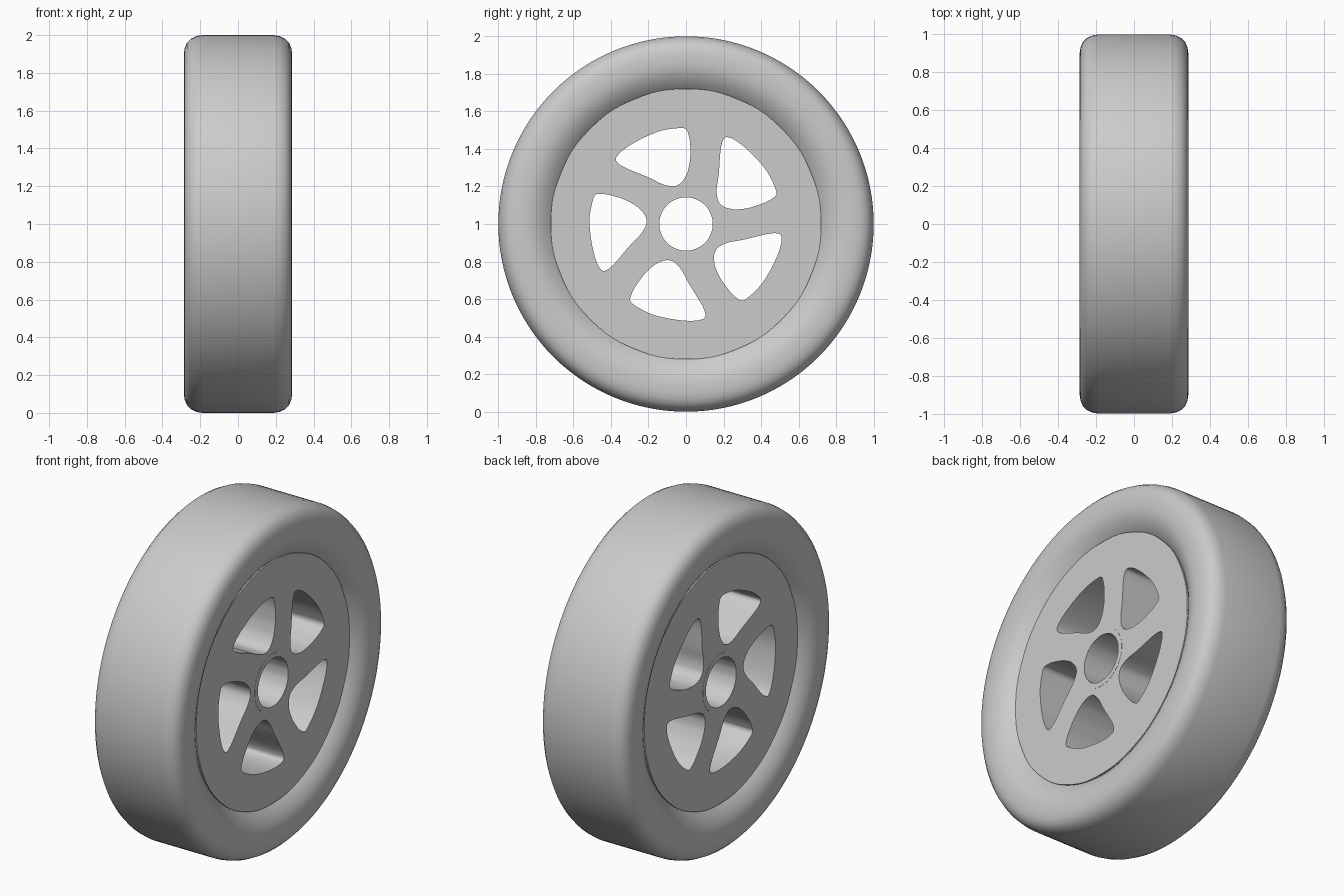
import bpy
import bmesh
from math import radians, sin, cos, pi

cube = bpy.data.objects.get("Cube")
if cube:
    bpy.data.objects.remove(cube, do_unlink=True)

# Single plain grey
grey = bpy.data.materials.new("plain_grey")
grey.use_nodes = True
grey.diffuse_color = (0.6, 0.6, 0.6, 1)
grey.node_tree.nodes["Principled BSDF"].inputs["Base Color"].default_value = grey.diffuse_color

AXLE_Z = 1.0


def smooth(obj, angle=35):
    bpy.ops.object.select_all(action="DESELECT")
    obj.select_set(True)
    bpy.context.view_layer.objects.active = obj
    bpy.ops.object.shade_smooth_by_angle(angle=radians(angle))


def closed_spline(curve, polar, handle="AUTO", turn=0):
    """Add a closed bezier outline through (radius, degrees) points."""
    spline = curve.splines.new("BEZIER")
    spline.bezier_points.add(len(polar) - 1)
    spline.use_cyclic_u = True
    spline.resolution_u = 12
    for point, (r, deg) in zip(spline.bezier_points, polar):
        a = radians(deg + turn)
        point.co = (r * cos(a), r * sin(a), 0)
        point.handle_left_type = point.handle_right_type = handle


def circle(radius, count=16):
    return [(radius, 360 * i / count) for i in range(count)]


def plate(name, outlines, half_width):
    """Extrude flat outlines along the axle and turn them into a mesh."""
    curve = bpy.data.curves.new(name, "CURVE")
    curve.dimensions = "2D"
    curve.fill_mode = "BOTH"
    curve.extrude = half_width
    for polar, turn in outlines:
        closed_spline(curve, polar, turn=turn)
    obj = bpy.data.objects.new(name, curve)
    bpy.context.collection.objects.link(obj)
    obj.location.z = AXLE_Z
    obj.rotation_euler = (pi / 2, 0, pi / 2)
    bpy.ops.object.select_all(action="DESELECT")
    obj.select_set(True)
    bpy.context.view_layer.objects.active = obj
    bpy.ops.object.convert(target="MESH")
    obj = bpy.context.view_layer.objects.active
    obj.data.materials.clear()
    obj.data.materials.append(grey)
    bm = bmesh.new()
    bm.from_mesh(obj.data)
    bmesh.ops.remove_doubles(bm, verts=bm.verts, dist=0.0005)
    bmesh.ops.recalc_face_normals(bm, faces=bm.faces)
    bm.to_mesh(obj.data)
    bm.free()
    smooth(obj)
    return obj


# Rim: solid disc with five swept windows and a hub hole
window = [(0.512, -20), (0.512, 0), (0.513, 22.5), (0.498, 24),
          (0.315, 14.5), (0.22, -1), (0.212, -12), (0.25, -23),
          (0.31, -27), (0.39, -27.4), (0.48, -25.5), (0.505, -24)]
outlines = [(circle(0.72), 0), (circle(0.168), 0)]
outlines += [(window, 42 + 72 * k) for k in range(5)]
plate("rim", outlines, 0.23)

# Hub sleeve lining the centre hole
plate("hub_sleeve", [(circle(0.172), 0), (circle(0.142), 0)], 0.231)

# Tyre: half section from tread to bead as (x, radius), mirrored and spun
half = [(0, 1.0), (0.19, 1.0), (0.222, 0.994), (0.25, 0.98), (0.27, 0.96),
        (0.282, 0.932), (0.287, 0.9), (0.287, 0.86), (0.284, 0.83),
        (0.275, 0.8), (0.26, 0.77), (0.24, 0.742), (0.222, 0.722), (0.2, 0.7)]
section = half + [(-x, r) for x, r in reversed(half[1:])]
bm = bmesh.new()
verts = [bm.verts.new((x, 0, r)) for x, r in section]
edges = [bm.edges.new((verts[i - 1], verts[i])) for i in range(len(verts))]
bmesh.ops.spin(bm, geom=verts + edges, cent=(0, 0, 0), axis=(1, 0, 0),
               angle=2 * pi, steps=128, use_merge=True)
bmesh.ops.remove_doubles(bm, verts=bm.verts, dist=0.0005)
bmesh.ops.recalc_face_normals(bm, faces=bm.faces)
mesh = bpy.data.meshes.new("tyre")
bm.to_mesh(mesh)
bm.free()
mesh.materials.append(grey)
tyre = bpy.data.objects.new("tyre", mesh)
tyre.location.z = AXLE_Z
bpy.context.collection.objects.link(tyre)
smooth(tyre)
